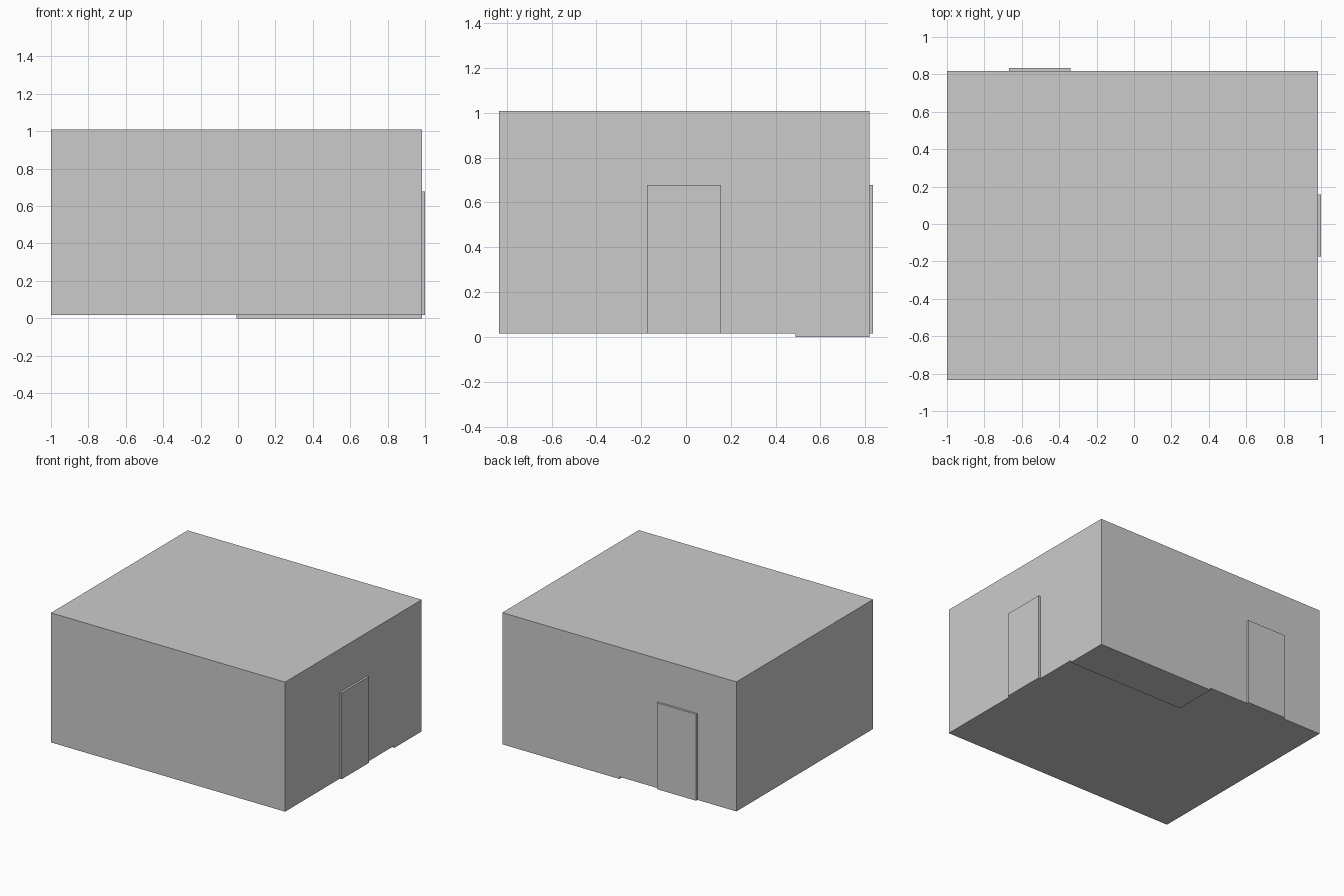
import bpy
from mathutils import Vector

if "Cube" in bpy.data.objects:
    bpy.data.objects.remove(bpy.data.objects["Cube"])

U = 2 / 12.1  # one modelling unit; panels are 0.1 unit thick


def box(name, lo, hi):
    """Axis-aligned box between two corners given in modelling units."""
    lo, hi = Vector(lo) * U, Vector(hi) * U
    bpy.ops.mesh.primitive_cube_add(size=1, location=(lo + hi) / 2)
    ob = bpy.context.object
    ob.name = name
    ob.scale = hi - lo
    bpy.ops.object.transform_apply(location=False, rotation=False, scale=True)
    return ob


# Main room block and thin roof cap
box("walls", (-6.05, -5.05, 0.1), (5.95, 4.95, 6.03))
box("roof", (-6.05, -5.05, 6.03), (5.95, 4.95, 6.1))

# Door panels on the right and back walls
box("right_door", (5.95, -1.05, 0.1), (6.05, 0.95, 4.1))
box("back_door", (-4.05, 4.95, 0.1), (-2.05, 5.05, 4.1))

# Raised panel under the floor, in the back right corner
box("floor_panel", (-0.05, 2.95, 0), (5.95, 4.95, 0.1))
